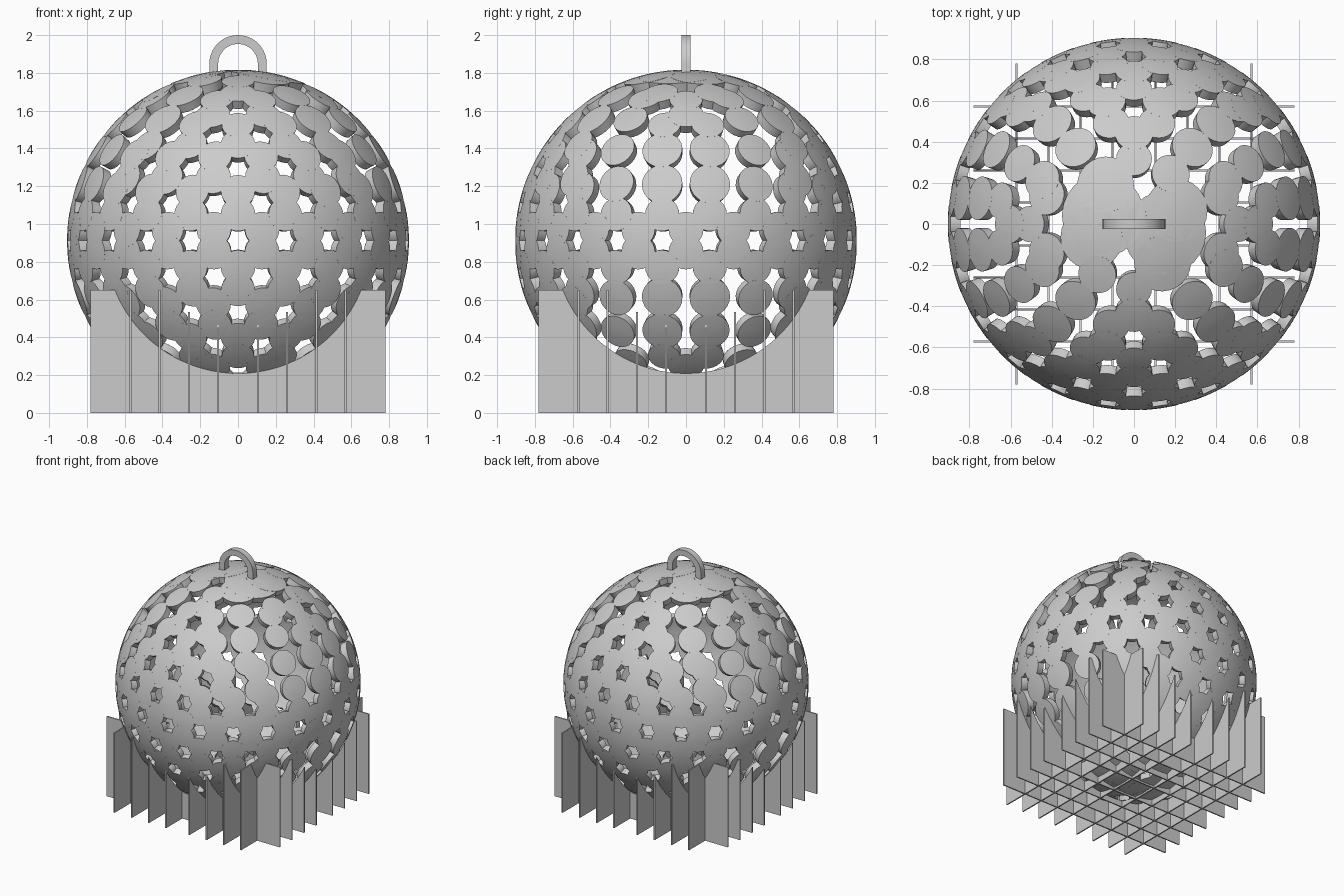
import bpy, bmesh, math
from mathutils import Vector

if "Cube" in bpy.data.objects:
    bpy.data.objects.remove(bpy.data.objects["Cube"], do_unlink=True)

R, WALL = 0.905, 0.05
CENTRE = Vector((0, 0, 0.912))
HOLE = 0.05          # clear radius of each star opening

grey = bpy.data.materials.new("light_grey")
grey.use_nodes = True
grey.diffuse_color = (0.6, 0.6, 0.6, 1)
grey.node_tree.nodes["Principled BSDF"].inputs["Base Color"].default_value = (0.6, 0.6, 0.6, 1)


def finish(name, bm, smooth=False):
    bmesh.ops.recalc_face_normals(bm, faces=bm.faces)
    mesh = bpy.data.meshes.new(name)
    bm.to_mesh(mesh)
    bm.free()
    mesh.materials.append(grey)
    obj = bpy.data.objects.new(name, mesh)
    bpy.context.collection.objects.link(obj)
    if smooth:
        bpy.ops.object.select_all(action='DESELECT')
        obj.select_set(True)
        bpy.context.view_layer.objects.active = obj
        bpy.ops.object.shade_smooth_by_angle(angle=math.radians(35))
    return obj


# Centres of the star openings: staggered rings, fewer towards the poles
def opening_centres():
    points = []
    for k in range(-6, 7):
        lat = k * math.pi / 14
        n = 2 if abs(k) == 6 else 2 * round(11 * math.cos(lat))
        start = -math.pi / 2 + (k % 2) * math.pi / n
        if abs(k) == 6:
            start = math.radians(76)
        for i in range(n):
            a = start + math.tau * i / n
            points.append(Vector((math.cos(lat) * math.cos(a),
                                  math.cos(lat) * math.sin(a), math.sin(lat))))
    return points


# Disc centres lie at the corners between neighbouring openings
def disc_centres(openings):
    bm = bmesh.new()
    for p in openings:
        bm.verts.new(p)
    bmesh.ops.convex_hull(bm, input=bm.verts[:])
    bmesh.ops.triangulate(bm, faces=bm.faces[:])
    clusters = []
    for f in bm.faces:
        if f.calc_area() < 1e-6:
            continue
        f.normal_update()
        d = f.normal.copy()
        if d.dot(f.calc_center_median()) < 0:
            d.negate()
        for c in clusters:
            if (c.normalized() - d).length < 0.085:
                c += d
                break
        else:
            clusters.append(d)
    bm.free()
    return [c.normalized() for c in clusters]


# One round piece of the shell, curved to the sphere and closed at the rim
def add_disc(bm, axis, angle, segments=24):
    u = axis.orthogonal().normalized()
    v = axis.cross(u)
    rims = []
    for radius in (R, R - WALL):
        tip = bm.verts.new(CENTRE + axis * radius)
        last = None
        for t in (angle * 0.5, angle):
            ring = []
            for i in range(segments):
                a = math.tau * i / segments
                side = u * math.cos(a) + v * math.sin(a)
                ring.append(bm.verts.new(CENTRE + (axis * math.cos(t) + side * math.sin(t)) * radius))
            for i in range(segments):
                j = (i + 1) % segments
                if last:
                    bm.faces.new((last[i], ring[i], ring[j], last[j]))
                else:
                    bm.faces.new((tip, ring[i], ring[j]))
            last = ring
        rims.append(last)
    for i in range(segments):
        j = (i + 1) % segments
        bm.faces.new((rims[0][i], rims[1][i], rims[1][j], rims[0][j]))


# Pierced ball made of overlapping discs
openings = opening_centres()
shell = bmesh.new()
for axis in disc_centres(openings):
    nearest = min(axis.angle(p) for p in openings)
    add_disc(shell, axis, max(nearest - HOLE / R, 0.06))
finish("pierced_ball", shell, smooth=True)


# Flat profile (pairs of across, up) extruded to a slab
def slab(name, profile, place, thickness, smooth=False):
    bm = bmesh.new()
    face = bm.faces.new([bm.verts.new(place(s, z, -thickness / 2)) for s, z in profile])
    out = bmesh.ops.extrude_face_region(bm, geom=[face])
    shift = place(0, 0, thickness / 2) - place(0, 0, -thickness / 2)
    bmesh.ops.translate(bm, vec=shift,
                        verts=[g for g in out["geom"] if isinstance(g, bmesh.types.BMVert)])
    return finish(name, bm, smooth)


# Hanging loop on top: half ring with short legs sunk in the ball
arc = [math.pi * i / 24 for i in range(25)]
loop = [(0.152, 1.79)] + [(0.152 * math.cos(a), 1.848 + 0.152 * math.sin(a)) for a in arc]
loop += [(-0.152, 1.79), (-0.105, 1.79)]
loop += [(0.105 * math.cos(a), 1.848 + 0.105 * math.sin(a)) for a in reversed(arc)]
loop += [(0.105, 1.79)]
slab("hanging_loop", loop, lambda s, z, d: Vector((s, d, z)), 0.05, smooth=True)

# Crossed stand panels, hollowed to cradle the ball
HALF, TOP = 0.78, 0.65


def panel_profile(offset):
    rho = math.sqrt(R * R - offset * offset)
    reach = min(HALF, math.sqrt(rho * rho - (CENTRE.z - TOP) ** 2))
    top = []
    for i in range(49):
        s = reach * (i / 24 - 1)
        top.append((s, max(0.006, CENTRE.z - math.sqrt(rho * rho - s * s))))
    if reach < HALF:
        top = [(-HALF, TOP)] + top + [(HALF, TOP)]
    return [(HALF, 0), (-HALF, 0)] + top


for i in range(4):
    for sign, word in ((-1, "minus"), (1, "plus")):
        c = sign * (0.105 + 0.155 * i)
        profile = panel_profile(c)
        slab(f"stand_panel_across_{word}_{i + 1}", profile,
             lambda s, z, d: Vector((s, c + d, z)), 0.01)
        slab(f"stand_panel_along_{word}_{i + 1}", profile,
             lambda s, z, d: Vector((c + d, s, z)), 0.01)
